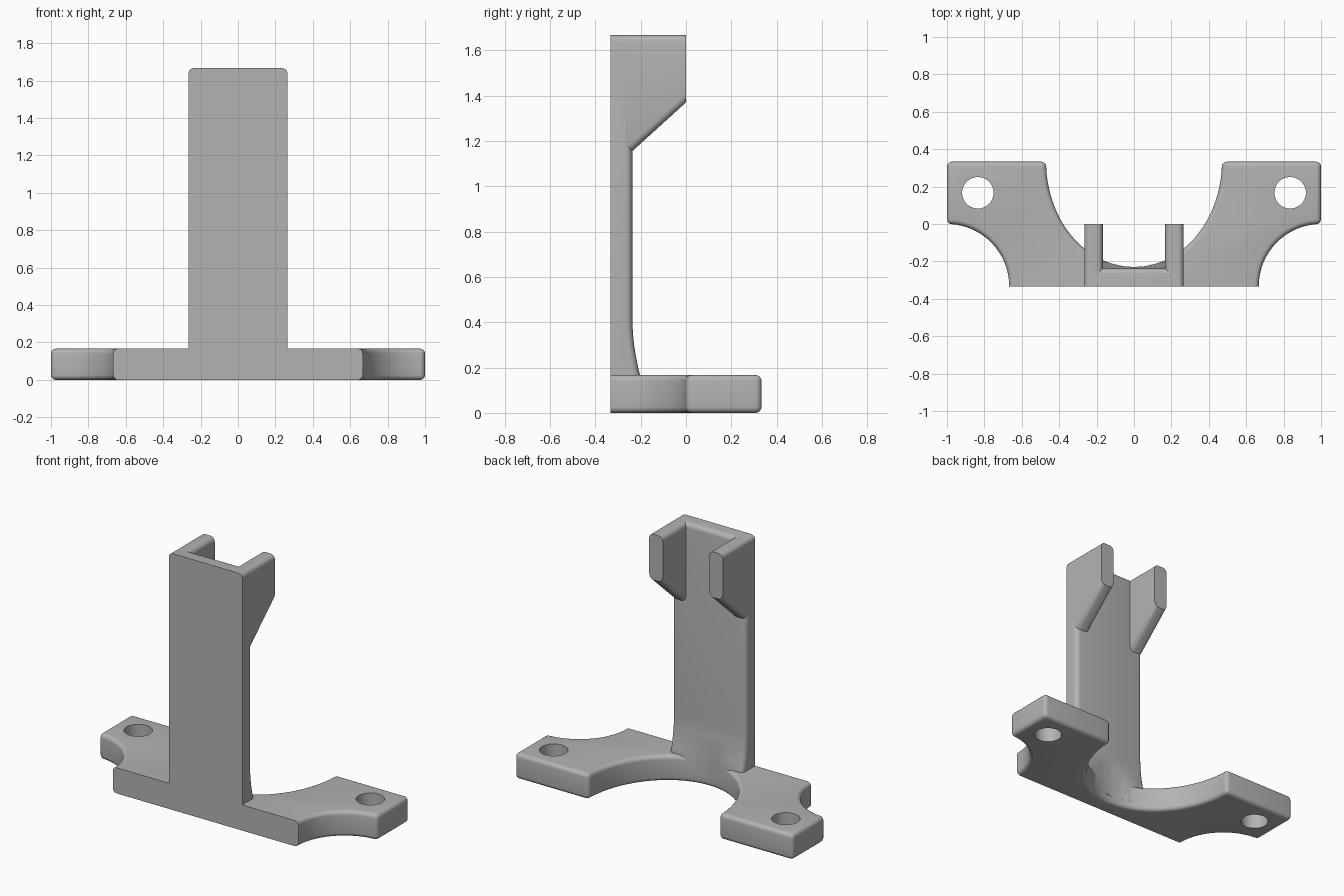
import bpy, bmesh, math
from mathutils import Vector

if "Cube" in bpy.data.objects:
    bpy.data.objects.remove(bpy.data.objects["Cube"])

FRONT, BACK = -0.333, 0.333
BASE_H, TOP = 0.167, 1.667
HALF_W, WALL_BACK = 0.265, -0.237

grey = bpy.data.materials.new("plain_grey")
grey.use_nodes = True
grey.diffuse_color = (0.45, 0.45, 0.45, 1)
grey.node_tree.nodes["Principled BSDF"].inputs["Base Color"].default_value = (0.45, 0.45, 0.45, 1)


def arc(cx, cy, rx, ry, start, end, steps):
    angles = [math.radians(start + (end - start) * i / steps) for i in range(steps + 1)]
    return [(cx + rx * math.cos(a), cy + ry * math.sin(a)) for a in angles]


def prism(name, outline, to_3d, depth, radius=0, keep_sharp=None):
    """Extrude an outline and round its hard edges, except those kept sharp."""
    bm = bmesh.new()
    face = bm.faces.new([bm.verts.new(to_3d(*p)) for p in outline])
    moved = bmesh.ops.extrude_face_region(bm, geom=[face])["geom"]
    bmesh.ops.translate(bm, vec=depth, verts=[v for v in moved if isinstance(v, bmesh.types.BMVert)])
    bmesh.ops.recalc_face_normals(bm, faces=bm.faces)
    if radius:
        hard = [e for e in bm.edges if e.calc_face_angle(0) > math.radians(25)
                and not keep_sharp(e.verts[0].co, e.verts[1].co)]
        bmesh.ops.bevel(bm, geom=hard, offset=radius, segments=5, profile=0.5,
                        affect='EDGES', clamp_overlap=True)
    mesh = bpy.data.meshes.new(name)
    bm.to_mesh(mesh)
    bm.free()
    mesh.materials.append(grey)
    obj = bpy.data.objects.new(name, mesh)
    bpy.context.collection.objects.link(obj)
    return obj


def select(obj):
    bpy.ops.object.select_all(action='DESELECT')
    obj.select_set(True)
    bpy.context.view_layer.objects.active = obj


def cut(obj, cutter):
    mod = obj.modifiers.new("cut", 'BOOLEAN')
    mod.operation, mod.solver, mod.object = 'DIFFERENCE', 'EXACT', cutter
    select(obj)
    bpy.ops.object.modifier_apply(modifier=mod.name)
    bpy.data.objects.remove(cutter)


def both_at(axis, value):
    return lambda a, b: abs(a[axis] - value) < 1e-4 and abs(b[axis] - value) < 1e-4


def flat(z):
    return lambda x, y: Vector((x, y, z))


def side(x):
    return lambda y, z: Vector((x, y, z))


# Base plate with a wide rear bay and scooped front corners
right_half = arc(1, FRONT, 0.333, 0.333, 180, 90, 20) + [(1, BACK)]
bay = arc(0, BACK, 0.47, 0.563, 0, -180, 48)
left_half = [(-x, y) for x, y in reversed(right_half)]
base = prism("base_plate", right_half + bay + left_half, flat(0), (0, 0, BASE_H),
             0.03, both_at(1, FRONT))
for s in (-1, 1):
    cut(base, prism("hole_cutter", arc(s * 0.835, 0.167, 0.084, 0.084, 0, 352.5, 47),
                    flat(-0.1), (0, 0, 0.5)))

# Upright with a flared foot trimmed to the bay
foot = [(WALL_BACK + 0.034 * (1 - t / 6) ** 2, BASE_H + 0.26 * t / 6) for t in range(7)]
upright = prism("upright", [(FRONT, 0.05), (foot[0][0], 0.05)] + foot
                + [(WALL_BACK, TOP), (FRONT, TOP)], side(-HALF_W), (2 * HALF_W, 0, 0),
                0.03, lambda a, b: both_at(1, FRONT)(a, b) or max(a.z, b.z) < 0.1)
cut(upright, prism("bay_cutter", arc(0, BACK, 0.47, 0.563, 0, 352.5, 47),
                   flat(-0.1), (0, 0, 0.8)))

# Two bracket arms reaching back from the top of the upright
arm_profile = [(-0.3, 1.155), (WALL_BACK, 1.155), (0, 1.37), (0, TOP), (-0.3, TOP)]
arms = []
for name, x in (("right_arm", -HALF_W), ("left_arm", HALF_W - 0.098)):
    arms.append(prism(name, arm_profile, side(x), (0.098, 0, 0), 0.03,
                      lambda a, b: both_at(1, 0)(a, b) or both_at(1, -0.3)(a, b)
                      or abs(a.x - b.x) > 0.01))

for obj in [base, upright] + arms:
    select(obj)
    bpy.ops.object.shade_smooth()
    bpy.ops.object.shade_smooth_by_angle(angle=math.radians(32))
